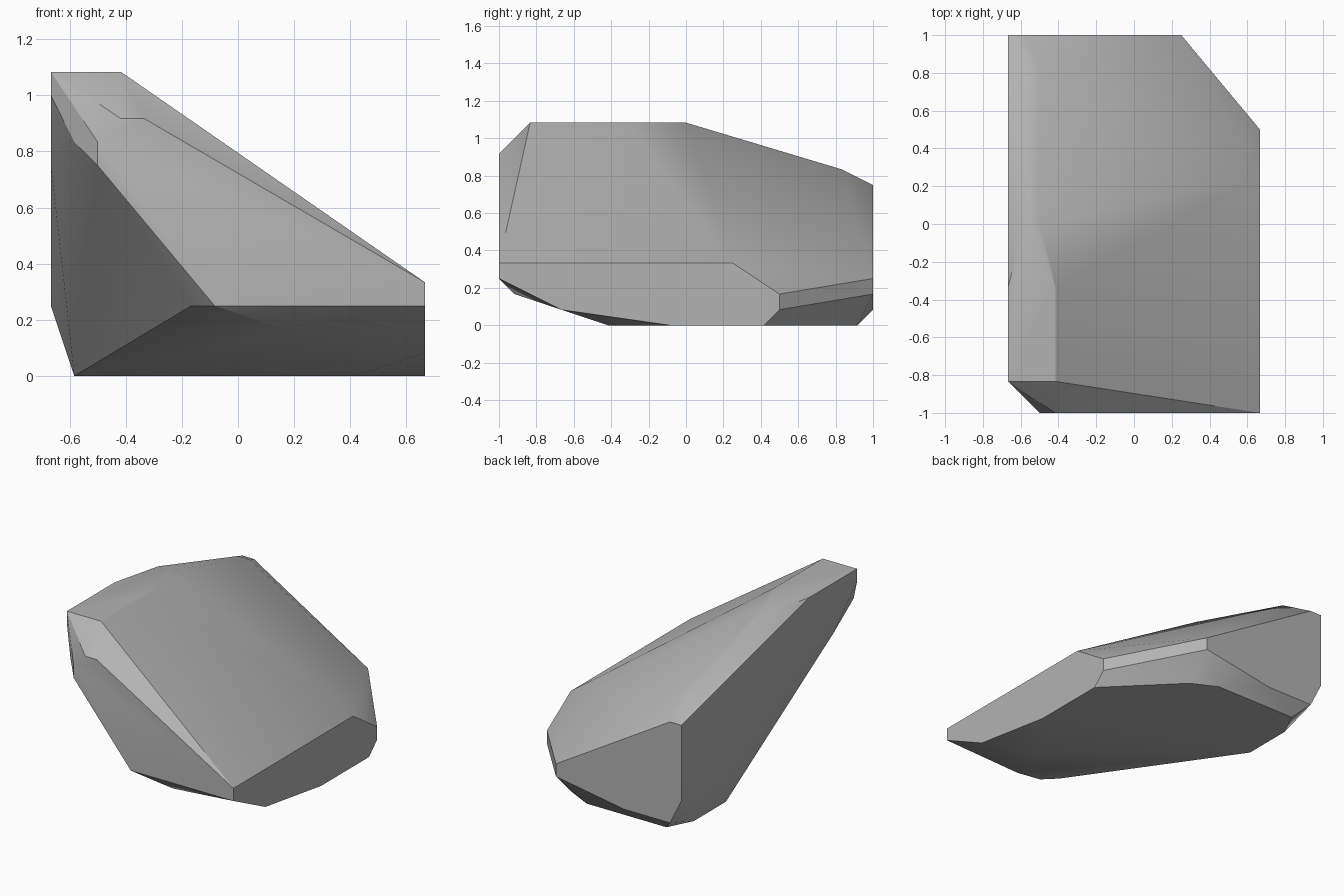
import bpy
import bmesh
from math import radians

old = bpy.data.objects.get("Cube")
if old:
    bpy.data.objects.remove(old, do_unlink=True)

UNIT = 1 / 12  # the boulder is cut on a grid of twelfths


def facet(axis, level, outline):
    """Corners of a flat cut: outline pairs placed at one level of an axis."""
    corners = []
    for pair in outline:
        corner = list(pair)
        corner.insert("xyz".index(axis), level)
        corners.append([value * UNIT for value in corner])
    return corners


def make_material(name, colour):
    material = bpy.data.materials.new(name)
    material.use_nodes = True
    material.diffuse_color = colour
    shader = material.node_tree.nodes["Principled BSDF"]
    shader.inputs["Base Color"].default_value = colour
    shader.inputs["Roughness"].default_value = 1
    return material


def make_boulder(name, corners, material):
    """Wrap the cut corners in a tight convex skin."""
    bm = bmesh.new()
    for corner in corners:
        bm.verts.new(corner)
    bmesh.ops.remove_doubles(bm, verts=bm.verts, dist=UNIT / 9)
    result = bmesh.ops.convex_hull(bm, input=bm.verts)
    spare = {item for key in ("geom_interior", "geom_unused")
             for item in result[key] if isinstance(item, bmesh.types.BMVert)}
    bmesh.ops.delete(bm, geom=list(spare), context="VERTS")
    bmesh.ops.dissolve_limit(bm, angle_limit=radians(1),
                             verts=bm.verts, edges=bm.edges)
    bmesh.ops.recalc_face_normals(bm, faces=bm.faces)
    mesh = bpy.data.meshes.new(name)
    bm.to_mesh(mesh)
    bm.free()
    mesh.materials.append(material)
    boulder = bpy.data.objects.new(name, mesh)
    bpy.context.collection.objects.link(boulder)
    return boulder


# Flat cuts on the six sides
front = facet("y", -12, [(-1, 3), (8, 3), (8, 4), (-4, 11),
                         (-5, 11), (-6, 10), (-6, 9)])
back = facet("y", 12, [(3, 3), (-7, 9), (-8, 9), (-8, 3),
                       (-7, 1), (-3, 1), (3, 2)])
left_side = facet("x", 8, [(3, 4), (6, 2), (6, 1), (5, 0), (-1, 0), (-8, 1)])
right_side = facet("x", -8, [(-10, 12), (-7, 9), (6, 3)])
crest = facet("z", 13, [(-8, -10), (-5, -10), (-5, -4),
                        (-6, 0), (-7, 0), (-8, -4)])
underside = facet("z", 0, [(-7, 5), (-7, 9), (-6, 11), (1, 11), (3, 10), (5, -5)])

# Single chips that round off the corners between cuts
back_chips = facet("z", 10, [(-6, 10), (-7, 10)])
front_chips = facet("y", -11, [(-7, 10), (2, 2), (-2, 3)])

stone = make_material("grey_stone", (0.45, 0.45, 0.45, 1))
boulder = make_boulder(
    "boulder",
    front + back + left_side + right_side + crest + underside
    + back_chips + front_chips,
    stone)

# Soft shading across shallow facets, crisp deep edges
bpy.context.view_layer.objects.active = boulder
boulder.select_set(True)
bpy.ops.object.shade_smooth_by_angle(angle=radians(30))
